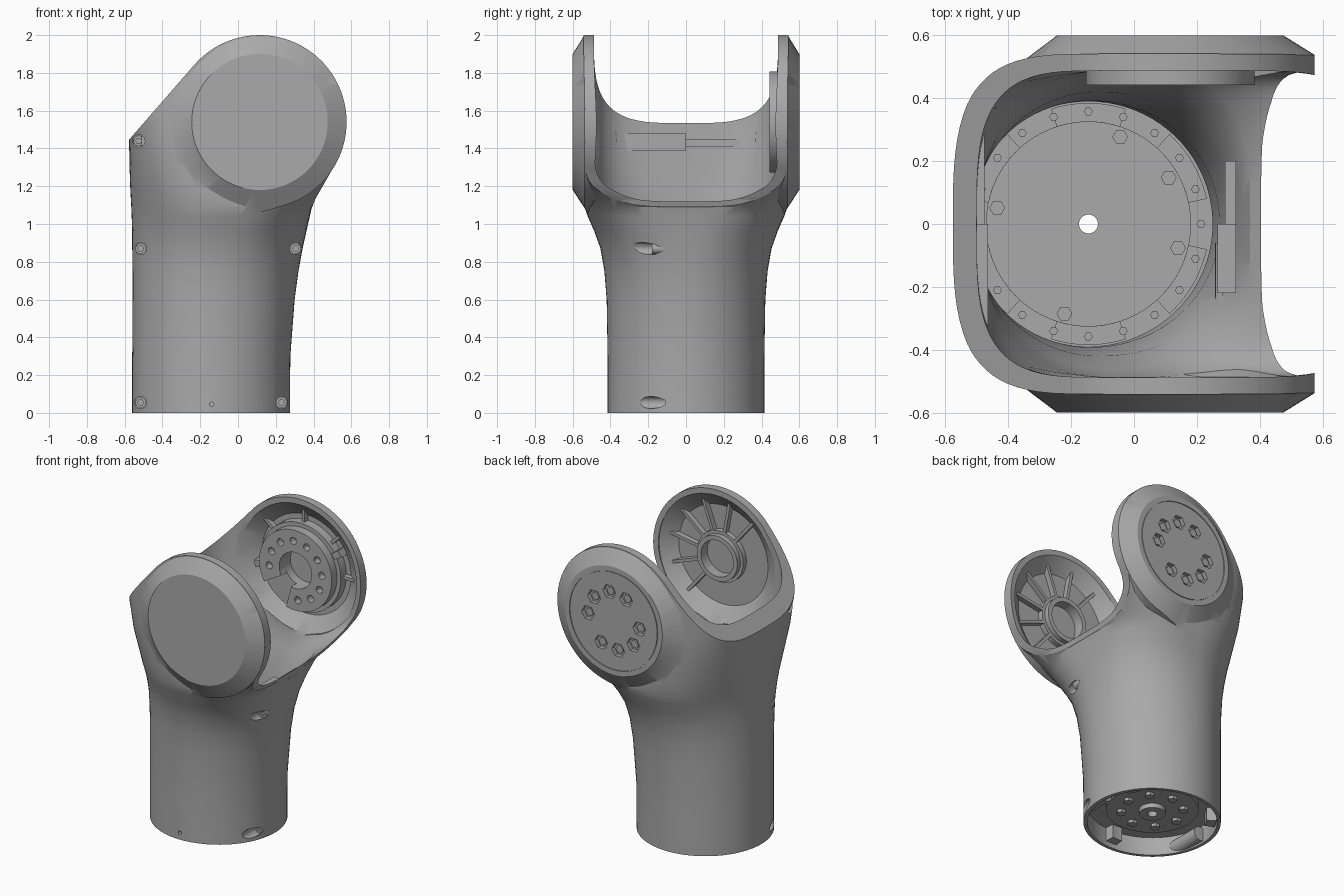
import bpy, bmesh
from math import cos, sin, pi, radians
from mathutils import Matrix, Vector

if "Cube" in bpy.data.objects:
    bpy.data.objects.remove(bpy.data.objects["Cube"])

grey = bpy.data.materials.new("mid_grey")
grey.use_nodes = True
grey.diffuse_color = (0.4, 0.4, 0.4, 1)
grey.node_tree.nodes["Principled BSDF"].inputs["Base Color"].default_value = (0.4, 0.4, 0.4, 1)

TUBE_X = -0.145
EAR_X, EAR_Z = 0.115, 1.54


def finish(name, bm):
    bmesh.ops.remove_doubles(bm, verts=bm.verts, dist=1e-5)
    bmesh.ops.recalc_face_normals(bm, faces=bm.faces)
    mesh = bpy.data.meshes.new(name)
    bm.to_mesh(mesh)
    bm.free()
    mesh.materials.append(grey)
    ob = bpy.data.objects.new(name, mesh)
    bpy.context.collection.objects.link(ob)
    return ob


def skin(name, rings, closed=False):
    """Bridge equal rings of points, capping the ends unless closed."""
    bm = bmesh.new()
    rows = [[bm.verts.new(p) for p in ring] for ring in rings]
    n = len(rows[0])
    pairs = list(zip(rows, rows[1:])) + ([(rows[-1], rows[0])] if closed else [])
    for a, b in pairs:
        for i in range(n):
            bm.faces.new((a[i], a[(i + 1) % n], b[(i + 1) % n], b[i]))
    if not closed:
        bm.faces.new(rows[0])
        bm.faces.new(rows[-1])
    return finish(name, bm)


def sweep(name, profile, place, a0=0, a1=360, steps=64):
    """Turn a closed (radius, height) profile about an axis."""
    full = a1 - a0 >= 360
    rings = []
    for i in range(steps if full else steps + 1):
        a = radians(a0 + (a1 - a0) * i / steps)
        rings.append([place(r, a, h) for r, h in profile])
    return skin(name, rings, full)


def on_base(r, a, h):
    return Vector((TUBE_X + r * cos(a), r * sin(a), h))


def on_ear(side):
    return lambda r, a, h: Vector((EAR_X + r * cos(a), side * h, EAR_Z + r * sin(a)))


def block(r0, r1, h0, h1):
    return [(r0, h0), (r1, h0), (r1, h1), (r0, h1)]


def ear_cone(name, place, r0, h0, r1, h1, foot):
    """Round flat face whose flank stretches down toward the left wall."""
    rings = [[], [], []]
    for i in range(72):
        a = 2 * pi * i / 72
        bump = max(0, cos(a - radians(195))) ** 1.5
        r = r0 + .14 * bump
        rings[0].append(place(r, a, foot))
        rings[1].append(place(r, a, h0 - .12 * bump))
        rings[2].append(place(r1, a, h1))
    return skin(name, rings)


def rod(name, r, p, q, sides=24):
    p, q = Vector(p), Vector(q)
    rot = (q - p).to_track_quat("Z", "Y")
    ring = [rot @ Vector((r * cos(2 * pi * i / sides), r * sin(2 * pi * i / sides), 0)) for i in range(sides)]
    return skin(name, [[p + v for v in ring], [q + v for v in ring]])


def box(name, lo, hi):
    bm = bmesh.new()
    lo, hi = Vector(lo), Vector(hi)
    size = Matrix.Diagonal((*(hi - lo), 1))
    bmesh.ops.create_cube(bm, size=1, matrix=Matrix.Translation((lo + hi) / 2) @ size)
    return finish(name, bm)


def boolean(ob, other, operation):
    mod = ob.modifiers.new("cut", "BOOLEAN")
    mod.object, mod.operation, mod.solver = other, operation, "EXACT"
    bpy.context.view_layer.objects.active = ob
    bpy.ops.object.modifier_apply(modifier=mod.name)
    bpy.data.objects.remove(other)


def loft(name, sections, n=80):
    """Stack of superellipses with separate left and right roundness."""
    rings = []
    for z, cx, left, right, y, nl, nr in sections:
        ring = []
        for i in range(n):
            c, s = cos(2 * pi * i / n), sin(2 * pi * i / n)
            half, e = (right, 2 / nr) if c > 0 else (left, 2 / nl)
            px = half * abs(c) ** e * (1 if c > 0 else -1)
            py = y * abs(s) ** e * (1 if s > 0 else -1)
            ring.append((cx + px, py, z))
        rings.append(ring)
    return skin(name, rings)


# Shell: tube flaring into a two-eared fork, hollowed, trimmed by a side outline
back, front = on_ear(1), on_ear(-1)
shell = loft("fork_shell", [
    (0, -.145, .415, .42, .415, 2, 2), (.3, -.145, .415, .422, .415, 2, 2),
    (.6, -.14, .418, .44, .42, 2, 2.05), (.75, -.13, .428, .45, .432, 2, 2.1),
    (.87, -.115, .445, .457, .453, 2, 2.25), (.96, -.095, .465, .457, .485, 2.05, 2.5),
    (1.04, -.075, .488, .455, .52, 2.1, 2.9), (1.09, -.06, .505, .452, .537, 2.2, 3.4),
    (1.18, -.05, .52, .55, .542, 2.45, 5), (1.32, -.05, .525, .8, .542, 3, 8),
    (1.5, -.05, .527, .8, .542, 3.6, 8), (2.1, -.05, .55, .85, .542, 4.2, 8)])
hollow = loft("hollow", [
    (-.1, -.145, .395, .395, .395, 2, 2), (.3, -.145, .39, .395, .39, 2, 2),
    (.6, -.14, .388, .412, .392, 2, 2.05), (.87, -.115, .4, .43, .42, 2, 2.25),
    (1.0, -.085, .42, .425, .46, 2.1, 2.7), (1.09, -.06, .44, .43, .487, 2.2, 3.4),
    (1.18, -.05, .45, .525, .488, 2.45, 5), (1.32, -.05, .45, .76, .488, 3, 8),
    (1.5, -.05, .45, .76, .488, 3.6, 8), (2.2, -.05, .46, .8, .488, 4.2, 8)])
screws = [(-.525, 1.44, -.27), (-.515, .87, -.14), (-.515, .055, -.09), (.305, .87, -.16), (.23, .055, -.09)]
for x, z, y in screws[1:]:
    boolean(hollow, rod("boss", .047, (x, -.6, z), (x, y + .1, z)), "DIFFERENCE")
for place in (back, front):
    boolean(shell, ear_cone("cap", place, .46, .538, .36, .6, .34), "UNION")
boolean(shell, hollow, "DIFFERENCE")
for place in (back, front):
    boolean(shell, ear_cone("dish", place, .425, .487, .33, .56, .31), "DIFFERENCE")
outline = [(-.8, -.2), (.8, -.2), (.8, 1.03), (.385, 1.065), (.408, 1.13)]
for i in range(41):
    a = radians(-35 + 174 * i / 40)
    outline.append((EAR_X + .46 * cos(a), EAR_Z + .46 * sin(a)))
outline.append((-.8, 1.19))
boolean(shell, skin("outline", [[(x, y, z) for x, z in outline] for y in (-.8, .8)]), "INTERSECT")

# Counterbored screws along the front
for x, z, y in screws:
    boolean(shell, rod("bore", .032, (x, -.8, z), (x, y, z)), "DIFFERENCE")
    screw = rod("shell_screw", .028, (x, y - .02, z), (x, y + .04, z))
    boolean(screw, rod("socket", .016, (x, y - .1, z), (x, y - .005, z), 6), "DIFFERENCE")
boolean(shell, rod("pin_hole", .012, (-.14, -.6, .045), (-.14, -.3, .045)), "DIFFERENCE")

# Hex pockets and bolts on the outside of the back ear, with a shallow round groove
for centre in (60, 240):
    for step in (-59, -20, 20, 59):
        a = radians(centre + step)
        boolean(shell, rod("pocket", .048, back(.19, a, .7), back(.19, a, .572), 6), "DIFFERENCE")
        rod("ear_bolt", .028, back(.19, a, .56), back(.19, a, .586), 6)
boolean(shell, sweep("groove", block(.322, .327, .594, .65), back), "DIFFERENCE")

# Back ear: slotted bearing hub, backing ring, ribs and tabs
hub = sweep("bearing_hub", block(.12, .268, .443, .52), back, -105, 210)
for i in range(10):
    a = radians(-85 + 30 * i)
    boolean(hub, rod("hole", .024, back(.195, a, .4), back(.195, a, .49), 12), "DIFFERENCE")
sweep("hub_backing_ring", block(.12, .295, .5, .565), back)
for a in (30, 190):
    sweep("hub_tab", block(.28, .34, .49, .56), back, a - 4, a + 4, 2)


def rib(name, place, angle, r0, r1):
    a = radians(angle)
    side = Vector((-sin(a), 0, cos(a))) * .01
    rings = [[place(r, a, h) + side * s for r, h in block(r0, r1, .525, .568)] for s in (-1, 1)]
    skin(name, rings)


for a in (0, 45, 90, 140):
    rib("back_rib", back, a, .28, .4)

# Front ear: bearing ring and radial ribs
sweep("front_bearing_ring", block(.12, .15, .492, .565), front)
sweep("front_ring_collar", block(.145, .17, .525, .565), front)
for a in (-50, -20, 10, 40, 70, 100, 130):
    rib("front_rib", front, a, .16, .405)

# Base flange with centre hole, clips and bolts
sweep("base_flange", [(.03, .06), (.08, .06), (.08, .09), (.28, .09), (.28, .12), (.4, .12),
                      (.4, .2), (.325, .2), (.325, .17), (.03, .17)], on_base)
for i in range(6):
    sweep("flange_clip", block(.325, .385, .195, .215), on_base, 60 * i + 12, 60 * i + 48, 10)
for i in range(20):
    a = 2 * pi * i / 20
    rod("flange_bolt", .014, on_base(.358, a, .19), on_base(.358, a, .23), 6)
for i in range(8):
    a = 2 * pi * i / 8
    rod("under_bolt", .03, on_base(.19, a, .1), on_base(.19, a, .07), 6)
for a in (30, 70, 170, 255, 345):
    rod("plate_nut", .025, on_base(.295, radians(a), .16), on_base(.295, radians(a), .19), 6)
for a in (30, 150, 270):
    sweep("base_lug", block(.33, .39, .03, .13), on_base, a - 6, a + 6, 4)

# Overlapping seam tongues inside the walls
box("left_seam_tongue", (-.51, -.37, 1.39), (-.465, 0, 1.48))
box("left_seam_pin", (-.51, 0, 1.41), (-.475, .34, 1.45))
box("right_seam_tongue", (.265, -.22, .98), (.325, 0, 1.04))
box("right_seam_pin", (.29, 0, .99), (.325, .2, 1.03))

# Smooth shading with crisp edges
bpy.ops.object.select_all(action="DESELECT")
for ob in bpy.context.scene.objects:
    if ob.type == "MESH":
        ob.select_set(True)
        bpy.context.view_layer.objects.active = ob
bpy.ops.object.shade_smooth_by_angle(angle=radians(30))
